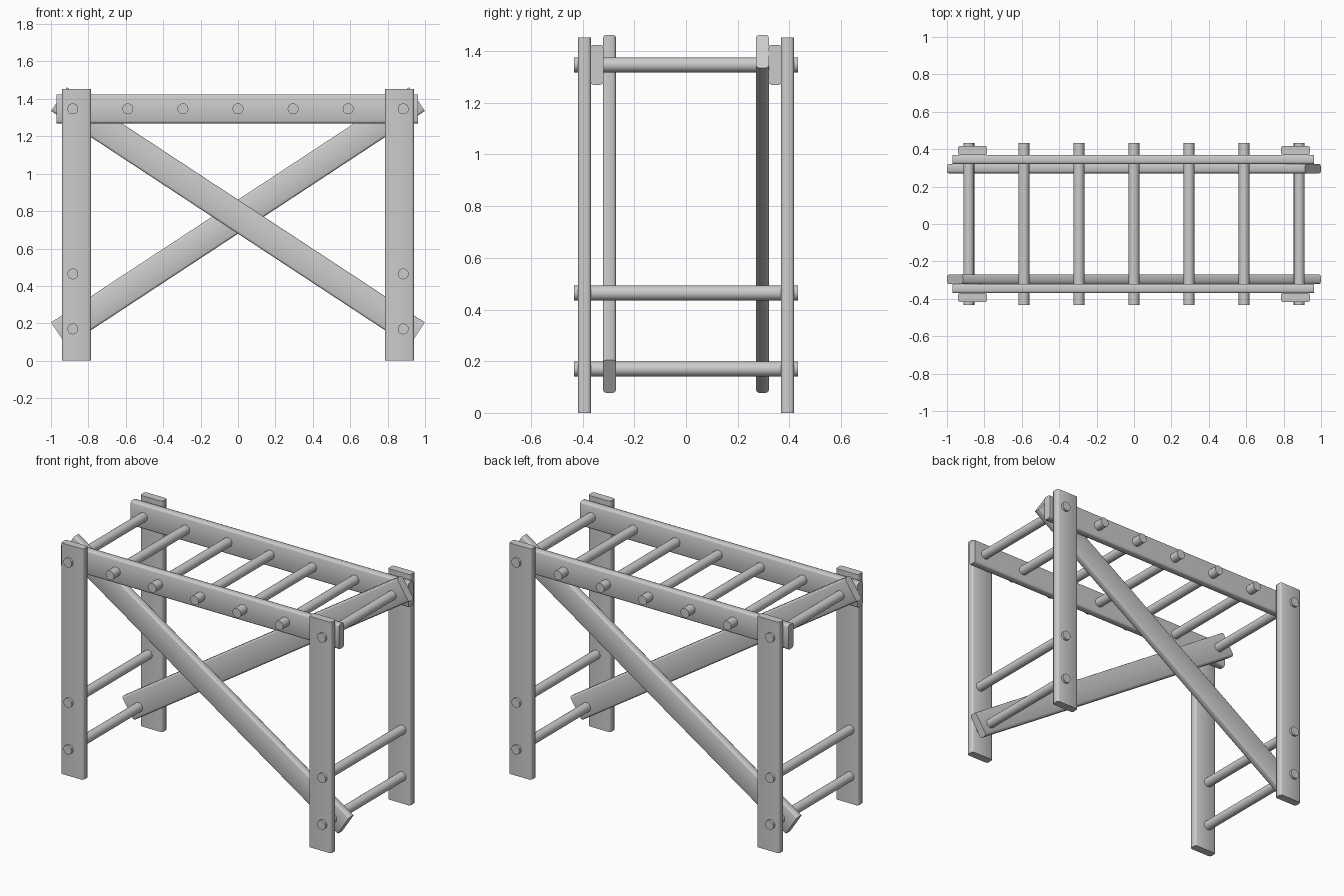
import bpy, bmesh, math
from mathutils import Matrix

if "Cube" in bpy.data.objects:
    bpy.data.objects.remove(bpy.data.objects["Cube"])


def finish(name, bm, loc, rot):
    bmesh.ops.recalc_face_normals(bm, faces=bm.faces)
    me = bpy.data.meshes.new(name)
    bm.to_mesh(me)
    bm.free()
    ob = bpy.data.objects.new(name, me)
    ob.location = loc
    ob.rotation_euler = rot
    bpy.context.collection.objects.link(ob)
    bpy.ops.object.select_all(action='DESELECT')
    ob.select_set(True)
    bpy.context.view_layer.objects.active = ob
    bpy.ops.object.shade_smooth_by_angle(angle=math.radians(60))
    return ob


def plank(name, length, width, thick, loc, tilt=0.0):
    """Board running along x (tilted about y), long edges softened."""
    bm = bmesh.new()
    bmesh.ops.create_cube(bm, size=1, matrix=Matrix.Diagonal((length, thick, width, 1)))
    long_edges = [e for e in bm.edges
                  if abs(e.verts[0].co.x - e.verts[1].co.x) > length / 2]
    bmesh.ops.bevel(bm, geom=long_edges, offset=0.012, segments=2, profile=0.5, affect='EDGES')
    return finish(name, bm, loc, (0, tilt, 0))


def rung(name, x, z):
    """Round bar across the full depth."""
    bm = bmesh.new()
    bmesh.ops.create_cone(bm, cap_ends=True, segments=24, radius1=0.029,
                          radius2=0.029, depth=0.866)
    finish(name, bm, (x, 0, z), (math.pi / 2, 0, 0))


# Each side: two posts, a top rail and one diagonal brace
for side, s in (("front", -1), ("back", 1)):
    for end, e in (("left", -1), ("right", 1)):
        plank(f"{side}_{end}_post", 1.453, 0.155, 0.05,
              (e * 0.863, s * 0.393, 0.7265), math.pi / 2)
    plank(f"{side}_top_rail", 1.933, 0.155, 0.05, (-0.005, s * 0.345, 1.347))
    plank(f"{side}_brace", 2.29, 0.152, 0.05,
          (0, s * 0.296, 0.77), -s * math.radians(33.3))

# Overhead rungs
for i in range(7):
    rung(f"overhead_rung_{i + 1}", (i - 3) * 0.2945, 1.347)

# Climbing rungs at both ends
for end, e in (("left", -1), ("right", 1)):
    for i, z in enumerate((0.17, 0.464)):
        rung(f"{end}_step_rung_{i + 1}", e * 0.883, z)
